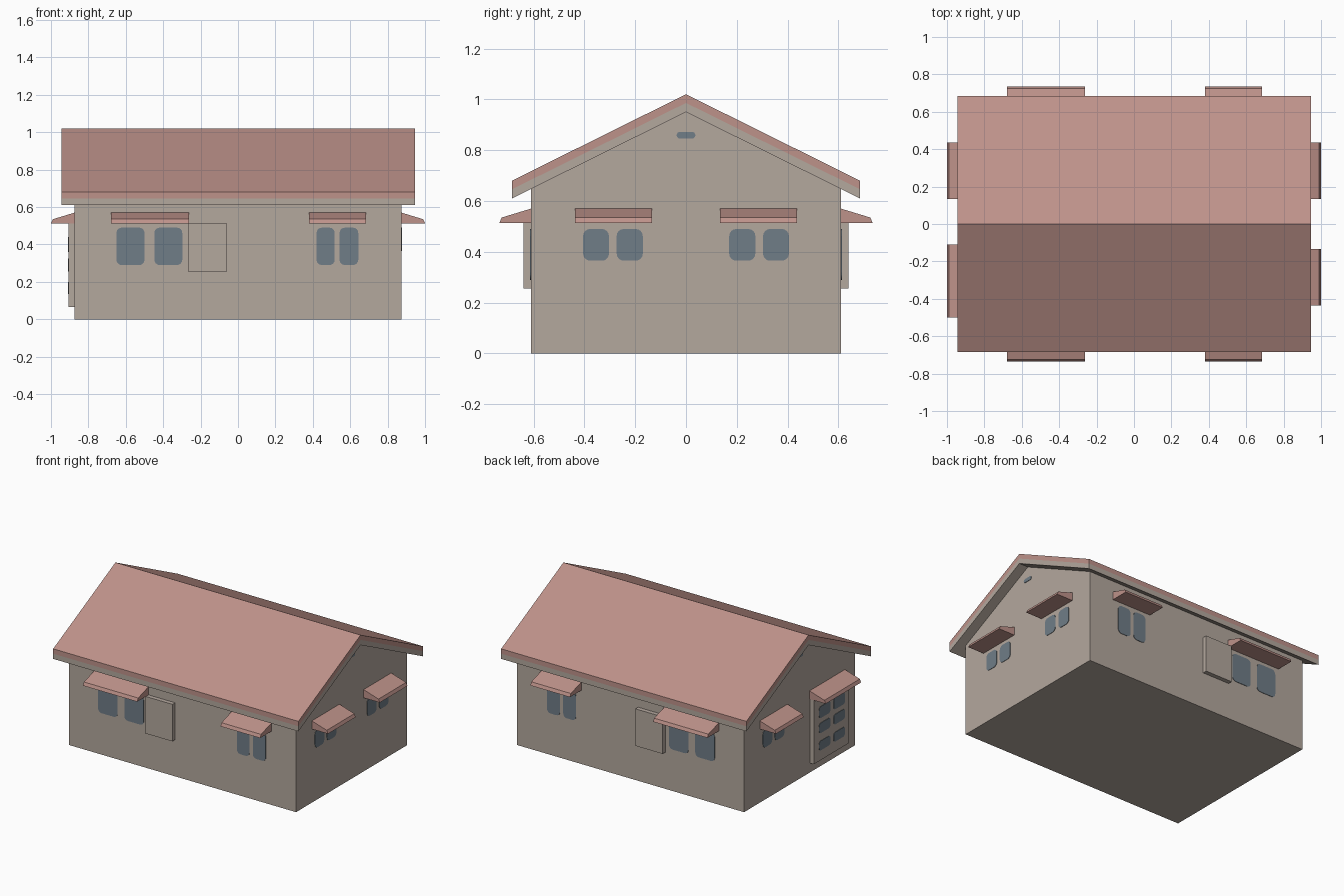
import bpy, math
from mathutils import Matrix, Vector

cube = bpy.data.objects.get("Cube")
if cube:
    bpy.data.objects.remove(cube)


def srgb(r, g, b):
    return tuple((c / 255 / 12.92 if c < 11 else ((c / 255 + 0.055) / 1.055) ** 2.4)
                 for c in (r, g, b)) + (1.0,)


def material(name, colour):
    m = bpy.data.materials.new(name)
    m.use_nodes = True
    m.diffuse_color = colour
    m.node_tree.nodes["Principled BSDF"].inputs["Base Color"].default_value = colour
    return m


PLASTER = material("beige plaster", srgb(180, 168, 158))
TILE = material("dusty red tile", srgb(190, 146, 138))
GLASS = material("grey blue glass", srgb(112, 125, 135))

HALF_X, HALF_Y = 0.875, 0.61      # wall faces
ROOF_X, ROOF_Y = 0.945, 0.685     # roof edges

# Each side frame: local x runs along the wall, local y points outward, z is up
SIDES = {
    "front": Matrix(((1, 0, 0, 0), (0, -1, 0, -HALF_Y), (0, 0, 1, 0), (0, 0, 0, 1))),
    "back": Matrix(((1, 0, 0, 0), (0, 1, 0, HALF_Y), (0, 0, 1, 0), (0, 0, 0, 1))),
    "left": Matrix(((0, 1, 0, HALF_X), (1, 0, 0, 0), (0, 0, 1, 0), (0, 0, 0, 1))),
    "right": Matrix(((0, -1, 0, -HALF_X), (1, 0, 0, 0), (0, 0, 1, 0), (0, 0, 0, 1))),
}


def prism(name, outline, offset, mat):
    """Sweep a closed 3D outline along an offset into a solid."""
    n = len(outline)
    base = [Vector(p) for p in outline]
    verts = base + [p + Vector(offset) for p in base]
    faces = [tuple(range(n)), tuple(range(2 * n - 1, n - 1, -1))]
    faces += [(i, i + n, (i + 1) % n + n, (i + 1) % n) for i in range(n)]
    mesh = bpy.data.meshes.new(name)
    mesh.from_pydata(verts, [], faces)
    mesh.materials.append(mat)
    ob = bpy.data.objects.new(name, mesh)
    bpy.context.collection.objects.link(ob)
    # consistent outward normals
    import bmesh
    bm = bmesh.new()
    bm.from_mesh(mesh)
    bmesh.ops.recalc_face_normals(bm, faces=bm.faces)
    bm.to_mesh(mesh)
    bm.free()
    return ob


def on_side(side, points):
    return [SIDES[side] @ Vector(p) for p in points]


def outward(side, depth):
    return SIDES[side].to_3x3() @ Vector((0, depth, 0))


def awning(side, a, b):
    profile = [(0, 0.513), (0, 0.57), (0.115, 0.535), (0.125, 0.513)]
    prism(f"{side}_awning", on_side(side, [(a, d, z) for d, z in profile]),
          SIDES[side].to_3x3() @ Vector((b - a, 0, 0)), TILE)


def panel(name, side, a, b, z0, z1):
    prism(name, on_side(side, [(a, 0, z0), (b, 0, z0), (b, 0, z1), (a, 0, z1)]),
          outward(side, 0.03), PLASTER)


def pane(name, side, a, b, z0, z1, radius=0.028, base=0.0):
    """Thin plate with rounded corners."""
    r = min(radius, (b - a) / 2.01, (z1 - z0) / 2.01)
    corners = [(b - r, z1 - r), (a + r, z1 - r), (a + r, z0 + r), (b - r, z0 + r)]
    points = []
    for q, (cx, cz) in enumerate(corners):
        for k in range(5):
            t = math.radians(90 * q + 22.5 * k)
            points.append((cx + r * math.cos(t), base, cz + r * math.sin(t)))
    prism(name, on_side(side, points), outward(side, 0.003), GLASS)


# Walls with gable ends
prism("walls", [(-HALF_X, y, z) for y, z in
                [(-HALF_Y, 0), (HALF_Y, 0), (HALF_Y, 0.65), (0, 0.955), (-HALF_Y, 0.65)]],
      (2 * HALF_X, 0, 0), PLASTER)


# Roof: tile layer over a plaster fascia layer
def roof_layer(name, top, thickness, mat):
    drop = 0.34
    chevron = [(-ROOF_Y, top - drop), (0, top), (ROOF_Y, top - drop),
               (ROOF_Y, top - drop - thickness), (0, top - thickness),
               (-ROOF_Y, top - drop - thickness)]
    prism(name, [(-ROOF_X, y, z) for y, z in chevron], (2 * ROOF_X, 0, 0), mat)


roof_layer("roof_tiles", 1.02, 0.034, TILE)
roof_layer("roof_fascia", 0.986, 0.036, PLASTER)

# Long sides: wide and narrow window pairs, plus a wall panel
for side in ("front", "back"):
    awning(side, -0.68, -0.262)
    awning(side, 0.38, 0.685)
    for a, b in [(-0.65, -0.50), (-0.447, -0.298), (0.42, 0.517), (0.543, 0.643)]:
        pane(f"{side}_window", side, a, b, 0.29, 0.49)
    panel(f"{side}_panel", side, -0.268, -0.058, 0.255, 0.513)

# Short sides: small window pairs under awnings and a gable vent
for side, signs in (("left", (-1, 1)), ("right", (1,))):
    for s in signs:
        awning(side, *sorted((s * 0.133, s * 0.437)))
        for a, b in [(0.17, 0.273), (0.303, 0.405)]:
            pane(f"{side}_window", side, *sorted((s * a, s * b)), 0.365, 0.49)
    pane(f"{side}_gable_vent", side, -0.037, 0.037, 0.846, 0.872, 0.013)

# Door with six panes on the right side
awning("right", -0.50, -0.11)
panel("door", "right", -0.50, -0.115, 0.065, 0.513)
for z0, z1 in [(0.36, 0.44), (0.255, 0.325), (0.135, 0.2)]:
    for a, b in [(-0.455, -0.33), (-0.295, -0.17)]:
        pane("door_pane", "right", a, b, z0, z1, 0.02, 0.03)
